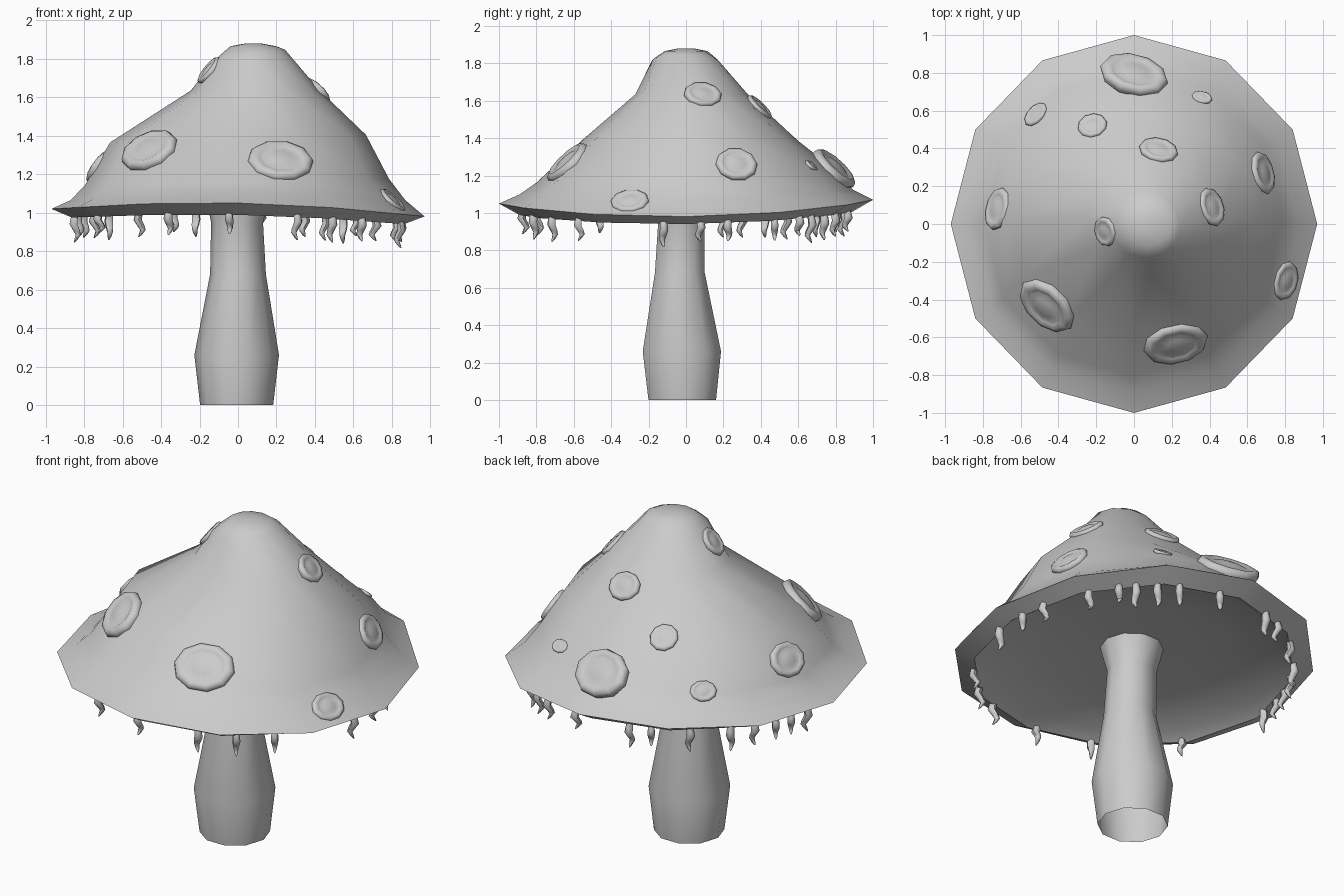
import bpy, bmesh, math, random
from mathutils import Vector, Matrix
from mathutils.bvhtree import BVHTree

if "Cube" in bpy.data.objects:
    bpy.data.objects.remove(bpy.data.objects["Cube"])

random.seed(4)


def make(name, bm, angle):
    bmesh.ops.recalc_face_normals(bm, faces=bm.faces)
    me = bpy.data.meshes.new(name)
    bm.to_mesh(me)
    bm.free()
    ob = bpy.data.objects.new(name, me)
    bpy.context.collection.objects.link(ob)
    bpy.ops.object.select_all(action='DESELECT')
    ob.select_set(True)
    bpy.context.view_layer.objects.active = ob
    bpy.ops.object.shade_smooth_by_angle(angle=math.radians(angle))
    return ob


def ring(cx, cy, rx, ry, z, n, tx=0, ty=0, q=0):
    """Ellipse of points, tilted by tx/ty and saddled by q."""
    pts = []
    for i in range(n):
        a = 2 * math.pi * i / n
        x, y = cx + rx * math.cos(a), cy + ry * math.sin(a)
        pts.append(Vector((x, y, z + tx * x + ty * y + q * y * y)))
    return pts


def loft(rings, start=False, end=False, bm=None, mat=None):
    bm = bm or bmesh.new()
    mat = mat or Matrix()
    vs = [[bm.verts.new(mat @ p) for p in r] for r in rings]
    n = len(vs[0])
    for a, b in zip(vs, vs[1:]):
        for i in range(n):
            j = (i + 1) % n
            bm.faces.new((a[i], a[j], b[j], b[i]))
    if start:
        bm.faces.new(vs[0][::-1])
    if end:
        bm.faces.new(vs[-1])
    return bm


# Cap: crown outer rings down to the rim, then lip and hollow underside
N = 12
cap_rings = [
    ring(.08, 0, .04, .04, 1.88, N),
    ring(.08, 0, .12, .115, 1.865, N),
    ring(.06, -.005, .185, .175, 1.81, N, .15),
    ring(.09, .03, .335, .30, 1.635, N),
    ring(0, .02, .665, .58, 1.385, N, .03),
    ring(-.005, .01, .79, .81, 1.16, N, .02, .03, .04),
    ring(0, 0, .87, .89, 1.065, N, 0, .015, .06),
    ring(0, 0, .97, 1, 1.0, N, -.02, .01, .06),
    ring(0, 0, .865, .89, .958, N, -.02, .01, .05),
    ring(0, 0, .80, .82, 1.0, N, -.02, .01, .05),
    ring(0, 0, .50, .50, 1.07, N),
    ring(0, -.02, .12, .12, 1.10, N),
]
cap_bm = loft(cap_rings, True, True)
bmesh.ops.recalc_face_normals(cap_bm, faces=cap_bm.faces)
tree = BVHTree.FromBMesh(cap_bm)
make("cap", cap_bm, 50)

# Stem: bulging at the foot, flared at the top, open below
stem_rings = [ring(*s, 10) for s in (
    (-.007, -.02, .19, .19, 0),
    (-.007, -.022, .22, .22, .26),
    (0, -.033, .145, .14, .68),
    (-.005, -.025, .135, .13, .95),
    (0, -.02, .175, .175, 1.11))]
make("stem", loft(stem_rings), 50)

# Spots: ringed buttons laid on the cap (x, y, half width, half height)
spots = [
    (0, .79, .185, .14), (-.52, .58, .075, .06), (-.22, .52, .08, .08),
    (.13, .39, .105, .085), (.36, .67, .055, .04), (.68, .27, .115, .10),
    (.41, .09, .105, .085), (-.15, -.04, .08, .085), (-.72, .08, .115, .10),
    (-.46, -.43, .175, .14), (.22, -.63, .175, .14), (.80, -.30, .105, .085)]
profile = [(.94, -.22), (1, .0), (.95, .17), (.80, .25), (.66, .19),
           (.58, .17), (.35, .25), (.1, .28)]
for k, (x, y, w, h) in enumerate(spots):
    p, n, _, _ = tree.ray_cast(Vector((x, y, 3)), Vector((0, 0, -1)))
    # average the slope around the spot so it sits evenly
    out = Vector((x, y, 0)).normalized() * h * .6
    for s in (-1, 1):
        n = n + tree.ray_cast(Vector((x, y, 3)) + out * s, Vector((0, 0, -1)))[1]
    n.normalize()
    t = Vector((0, 0, 1)).cross(n).normalized()
    b = n.cross(t)
    m = Matrix((t, b, n)).transposed().to_4x4()
    m.translation = p
    d = .5 * (w + h) * .8
    rings = [ring(0, 0, w * r, h * r, d * z, 10) for r, z in profile]
    make(f"spot_{k + 1}", loft(rings, True, True, mat=m), 60)

# Drips: small wavy tapered strands hanging from the lip
angles = [15, 33, 44, 50, 58, 66, 82, 5, -8, 105, 113, 127, 142, 151, 160,
          167, 175, -41, -55, -69, 267, 245, 212]
strand = [(0, 0, .018), (.004, .2, .021), (.008, .4, .023), (-.006, .6, .020),
          (-.014, .75, .015), (-.004, .9, .010), (.004, 1, .003)]
drips = bmesh.new()
for deg in angles:
    a = math.radians(deg)
    x, y = .85 * math.cos(a), .87 * math.sin(a)
    z = .985 - .02 * x + .05 * y * y
    length = random.uniform(.11, .16)
    m = Matrix.Translation((x, y, z)) @ Matrix.Rotation(
        a + random.uniform(-.8, .8), 4, 'Z')
    rings = [ring(sx * 1.3, 0, r, r, -length * f, 6) for sx, f, r in strand]
    loft(rings, True, True, drips, m)
make("drips", drips, 60)
